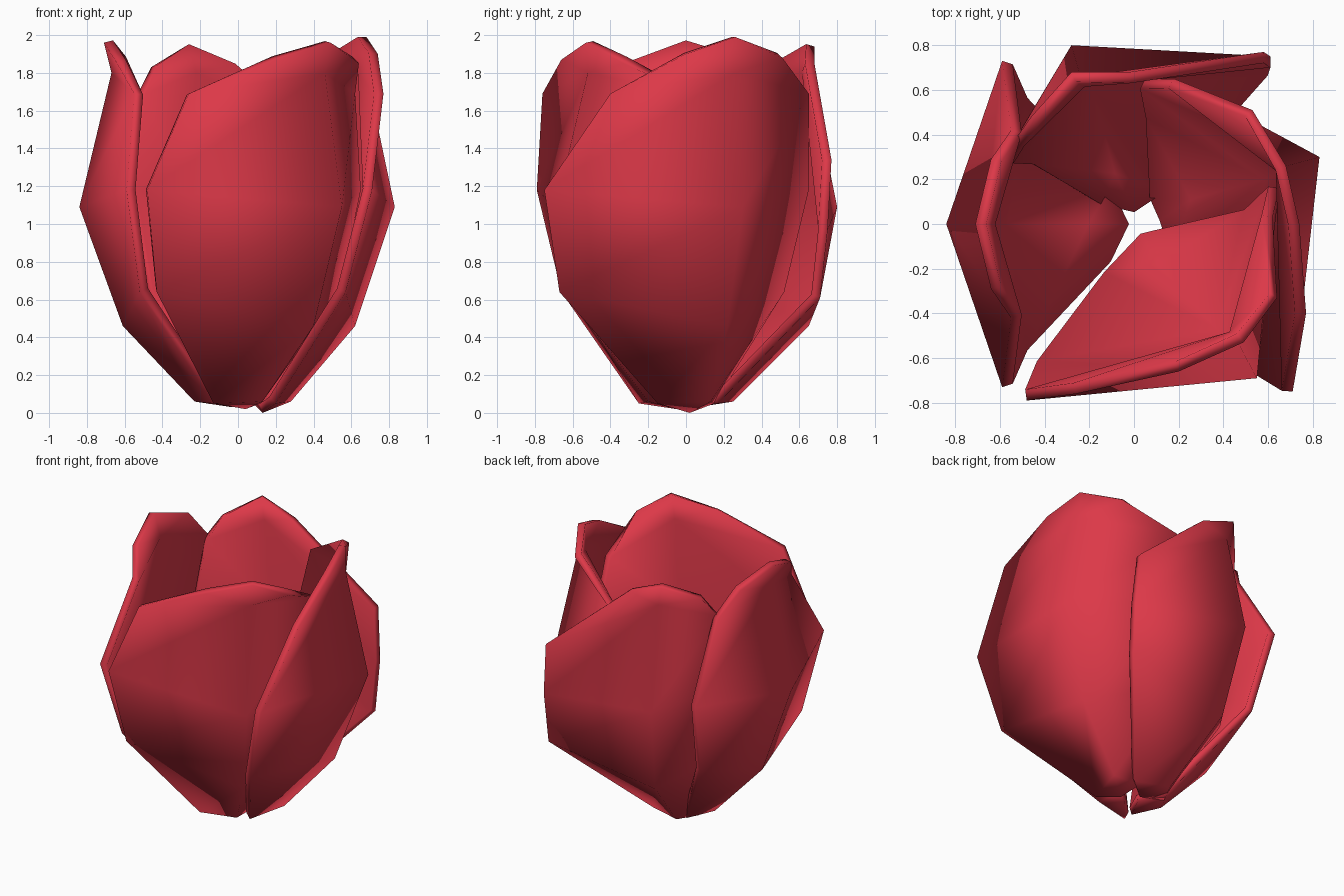
import bpy

# Flower head of four overlapping petals, each a coarse smooth-shaded sheet with thickness.
red = bpy.data.materials.new("petal_red")
red.diffuse_color = (0.72, 0.04, 0.065, 1)

# Heights shared by the petals: rows from base to shoulder, then the pointed rim
EDGE_Z = (0.05, 0.64, 1.18, 1.69)
SPINE_Z = (0.06, 0.46, 1.09, 1.80)
RIM_Z = (1.87, 1.96, 1.85)


def petal(name, left, spine, right, rim, foot, lift=0.0, left_z=EDGE_Z):
    """Loft three xy columns (left edge, spine, right edge), with a pointed rim and foot."""
    verts = []
    for i in range(4):
        verts += [(*left[i], left_z[i]), (*spine[i], SPINE_Z[i]), (*right[i], EDGE_Z[i])]
    verts += [(*p, z + lift) for p, z in zip(rim, RIM_Z)]
    verts.append(foot)
    faces = [(3*i + c, 3*i + c + 1, 3*i + c + 4, 3*i + c + 3)
             for i in range(3) for c in range(2)]
    faces += [(9, 10, 12), (12, 10, 13), (13, 10, 14), (14, 10, 11)]
    faces += [(1, 0, 15), (2, 1, 15)]
    me = bpy.data.meshes.new(name)
    me.from_pydata(verts, [], faces)
    me.materials.append(red)
    me.shade_smooth()
    ob = bpy.data.objects.new(name, me)
    bpy.context.collection.objects.link(ob)
    sol = ob.modifiers.new("thickness", "SOLIDIFY")
    sol.thickness = 0.05
    sol.offset = -1
    return ob


# Left petal, symmetric and outermost
edge = [(-0.13, 0.18), (-0.52, 0.58), (-0.59, 0.73), (-0.55, 0.42)]
petal("left_petal", edge,
      [(-0.23, 0), (-0.61, 0), (-0.84, 0), (-0.67, 0)],
      [(x, -y) for x, y in edge],
      [(-0.64, 0.29), (-0.71, 0), (-0.64, -0.29)],
      (-0.03, 0, 0.03))

# Back petal, tucked inside the left one, its free edge dipping low
petal("back_petal",
      [(0.14, 0.17), (0.60, 0.71), (0.61, 0.75), (0.58, 0.77)],
      [(-0.10, 0.25), (-0.21, 0.65), (-0.28, 0.80), (-0.24, 0.66)],
      [(-0.17, 0.10), (-0.49, 0.29), (-0.58, 0.30), (-0.53, 0.38)],
      [(-0.02, 0.68), (-0.28, 0.68), (-0.46, 0.48)],
      (0.0, 0.06, 0.03), -0.02, (0.05, 0.61, 0.97, 1.34))

# Right petal, tucked inside the back one
petal("right_petal",
      [(0.20, -0.15), (0.57, -0.67), (0.71, -0.75), (0.77, -0.40)],
      [(0.28, 0.13), (0.62, 0.22), (0.83, 0.30), (0.68, 0.26)],
      [(0.08, 0.15), (0.07, 0.52), (0.05, 0.65), (0.18, 0.65)],
      [(0.74, 0.00), (0.68, 0.26), (0.53, 0.51)],
      (0.13, 0.02, 0.0), 0.03)

# Front petal, tucked inside the right one
petal("front_petal",
      [(-0.13, -0.25), (-0.43, -0.66), (-0.48, -0.79), (-0.26, -0.76)],
      [(0.13, -0.20), (0.40, -0.50), (0.55, -0.69), (0.46, -0.52)],
      [(0.12, -0.03), (0.54, 0.06), (0.65, 0.16), (0.62, 0.03)],
      [(0.20, -0.66), (0.49, -0.53), (0.64, -0.33)],
      (0.04, -0.05, 0.02))
